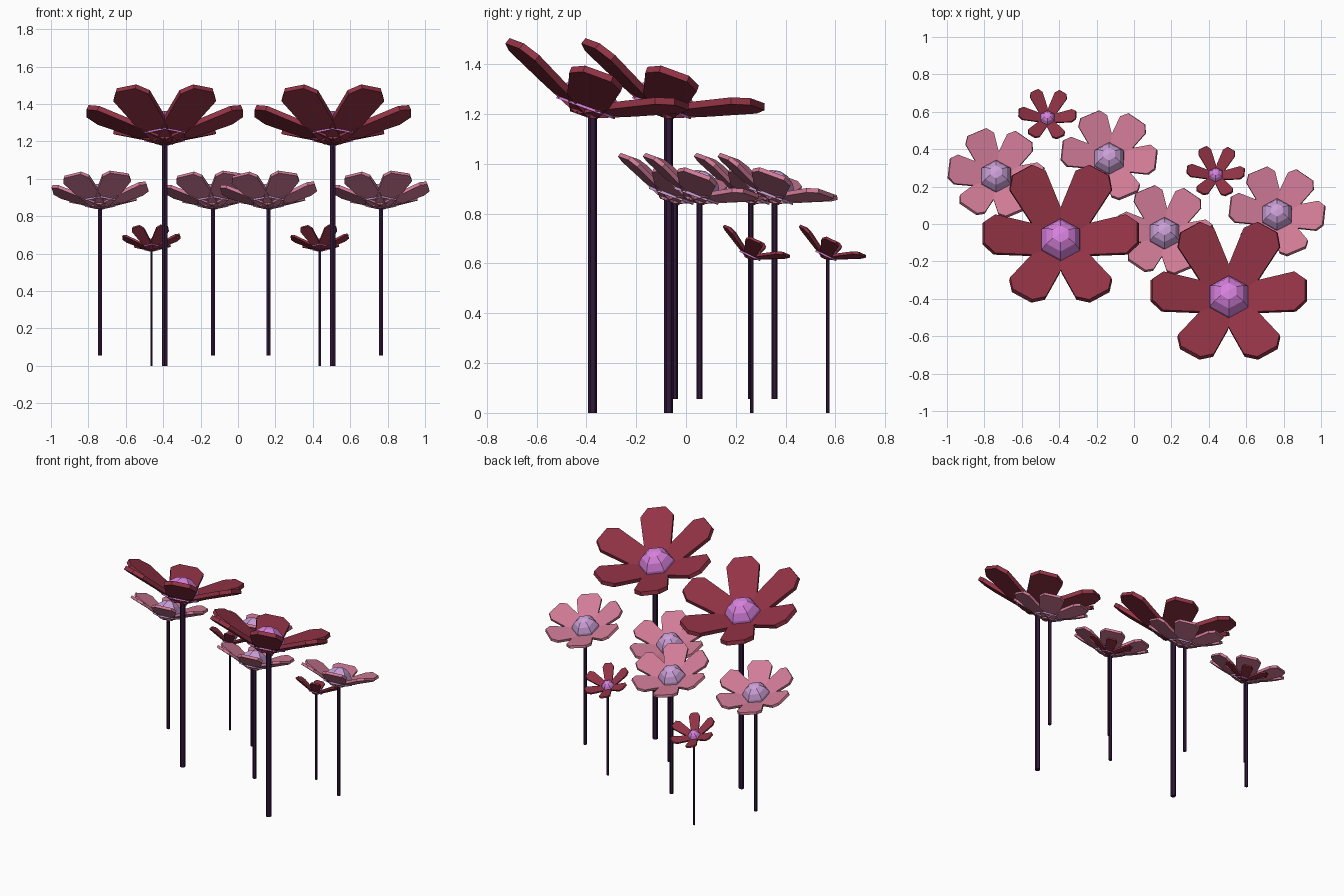
import bpy, bmesh
from math import radians, pi
from mathutils import Matrix

if "Cube" in bpy.data.objects:
    bpy.data.objects.remove(bpy.data.objects["Cube"])


def material(name, color):
    m = bpy.data.materials.new(name)
    m.diffuse_color = (*color, 1)
    m.use_nodes = True
    m.node_tree.nodes["Principled BSDF"].inputs["Base Color"].default_value = m.diffuse_color
    return m


RED = material("deep_red", (0.29, 0.033, 0.06))
PINK = material("soft_pink", (0.64, 0.20, 0.31))
VIOLET = material("violet", (0.68, 0.22, 0.72))
LILAC = material("lilac", (0.60, 0.35, 0.68))
STEM = material("dark_stem", (0.03, 0.009, 0.04))


def finish(bm, name, mat):
    bmesh.ops.recalc_face_normals(bm, faces=bm.faces)
    me = bpy.data.meshes.new(name)
    bm.to_mesh(me)
    bm.free()
    me.materials.append(mat)
    bpy.context.collection.objects.link(bpy.data.objects.new(name, me))


def petals(name, frame, length, base, wide, tip, thick, cup, spin, mat):
    bm = bmesh.new()
    half = [(0.0, base * 0.6), (0.4 * length, base), (0.86 * length, wide), (length, tip)]
    outline = [(x, -y) for x, y in half] + [(x, y) for x, y in reversed(half)]
    for i in range(6):
        m = frame @ Matrix.Rotation(spin + i * pi / 3, 4, 'Z') @ Matrix.Rotation(-cup, 4, 'Y')
        low = [bm.verts.new((x, y, -thick / 2)) for x, y in outline]
        face = bm.faces.new(low)
        ext = bmesh.ops.extrude_face_region(bm, geom=[face], use_keep_orig=True)
        top = [v for v in ext['geom'] if isinstance(v, bmesh.types.BMVert)]
        bmesh.ops.translate(bm, verts=top, vec=(0, 0, thick))
        bmesh.ops.transform(bm, matrix=m, verts=low + top)
    finish(bm, name, mat)


def dome(name, frame, radius, mat):
    bm = bmesh.new()
    bmesh.ops.create_uvsphere(bm, u_segments=6, v_segments=8, radius=radius)
    bmesh.ops.bisect_plane(bm, geom=bm.verts[:] + bm.edges[:] + bm.faces[:],
                           plane_co=(0, 0, -0.001), plane_no=(0, 0, 1), clear_inner=True)
    m = frame @ Matrix.Translation((0, 0, radius * 0.15)) @ Matrix.Diagonal((1, 1, 1.15, 1))
    bmesh.ops.transform(bm, matrix=m, verts=bm.verts)
    finish(bm, name, mat)


def stem(name, x, y, z0, z1, radius):
    bm = bmesh.new()
    bmesh.ops.create_cone(bm, cap_ends=True, segments=6, radius1=radius, radius2=radius,
                          depth=z1 - z0, matrix=Matrix.Translation((x, y, (z0 + z1) / 2)))
    finish(bm, name, STEM)


# kind: stem base, head height, stem radius, back offset, tilt, petal sizes, cup, spin, dome
KINDS = {
    "large": dict(z0=0.0, z1=1.205, r=0.018, off=-0.035, tilt=20, cup=22, spin=0,
                  size=(0.445, 0.09, 0.11, 0.06, 0.028), dome=0.125, mats=(RED, VIOLET)),
    "medium": dict(z0=0.055, z1=0.855, r=0.012, off=-0.02, tilt=20, cup=22, spin=-6,
                   size=(0.272, 0.065, 0.083, 0.055, 0.018), dome=0.095, mats=(PINK, LILAC)),
    "small": dict(z0=0.0, z1=0.623, r=0.007, off=-0.012, tilt=25, cup=26, spin=-3,
                  size=(0.17, 0.028, 0.037, 0.022, 0.011), dome=0.046, mats=(RED, VIOLET)),
}

PLACES = [
    ("large", -0.392, -0.07), ("large", 0.507, -0.375),
    ("medium", -0.737, 0.26), ("medium", -0.133, 0.355),
    ("medium", 0.163, -0.045), ("medium", 0.765, 0.055),
    ("small", -0.463, 0.57), ("small", 0.437, 0.265),
]

for n, (kind, x, y) in enumerate(PLACES, 1):
    k = KINDS[kind]
    # flower head leans towards the back
    frame = (Matrix.Translation((x, y + k["off"], k["z1"]))
             @ Matrix.Rotation(-radians(k["tilt"]), 4, 'X'))
    stem(f"{kind}_stem_{n}", x, y, k["z0"], k["z1"], k["r"])
    petals(f"{kind}_petals_{n}", frame, *k["size"], radians(k["cup"]), radians(k["spin"]), k["mats"][0])
    dome(f"{kind}_flower_center_{n}", frame, k["dome"], k["mats"][1])
